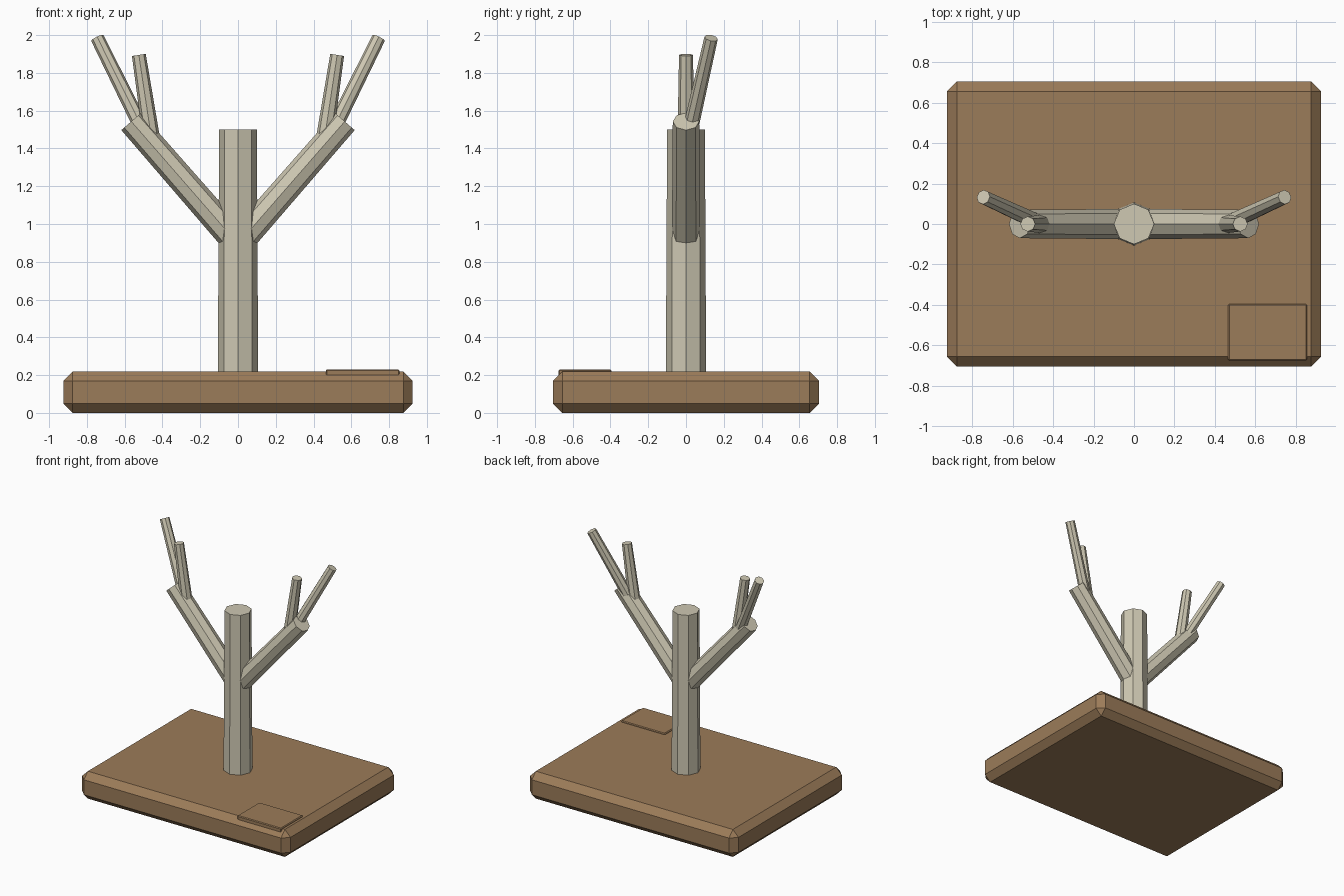
import bpy
from mathutils import Vector

cube = bpy.data.objects.get("Cube")
if cube:
    bpy.data.objects.remove(cube, do_unlink=True)


def material(name, rgb):
    mat = bpy.data.materials.new(name)
    mat.use_nodes = True
    mat.diffuse_color = (*rgb, 1)
    mat.node_tree.nodes["Principled BSDF"].inputs["Base Color"].default_value = (*rgb, 1)
    return mat


wood = material("brown wood", (0.33, 0.20, 0.10))
bark = material("pale bark", (0.62, 0.58, 0.45))


def block(name, low, high, bevel, mat):
    """Box between two corners with chamfered edges."""
    low, high = Vector(low), Vector(high)
    bpy.ops.mesh.primitive_cube_add(size=1, location=(low + high) / 2)
    obj = bpy.context.object
    obj.name = name
    obj.scale = high - low
    bpy.ops.object.transform_apply(location=False, rotation=False, scale=True)
    mod = obj.modifiers.new("chamfer", 'BEVEL')
    mod.width = bevel
    mod.segments = 1
    obj.data.materials.append(mat)


def limb(name, start, end, r_start, r_end):
    """Tapered eight-sided rod between two points."""
    start, end = Vector(start), Vector(end)
    axis = end - start
    bpy.ops.mesh.primitive_cone_add(vertices=8, radius1=r_start, radius2=r_end,
                                    depth=axis.length, location=(start + end) / 2)
    obj = bpy.context.object
    obj.name = name
    obj.rotation_mode = 'QUATERNION'
    obj.rotation_quaternion = Vector((0, 0, 1)).rotation_difference(axis)
    obj.data.materials.append(bark)


# Base slab and the small plate on its front corner
block("base", (-0.925, -0.705, 0), (0.925, 0.705, 0.22), 0.05, wood)
block("corner_plate", (0.465, -0.675, 0.185), (0.855, -0.395, 0.23), 0.006, wood)

# Trunk
limb("trunk", (0, 0, 0.15), (0, 0, 1.5), 0.107, 0.1)

# Mirrored branches, each with two twigs
for side, s in (("left", 1), ("right", -1)):
    limb(side + "_branch", (0, 0, 0.895), (s * 0.565, 0, 1.543), 0.075, 0.07)
    limb(side + "_upright_twig", (s * 0.45, 0, 1.4), (s * 0.525, 0, 1.895), 0.046, 0.037)
    limb(side + "_outer_twig", (s * 0.455, 0, 1.4), (s * 0.745, 0.133, 1.985), 0.042, 0.036)
